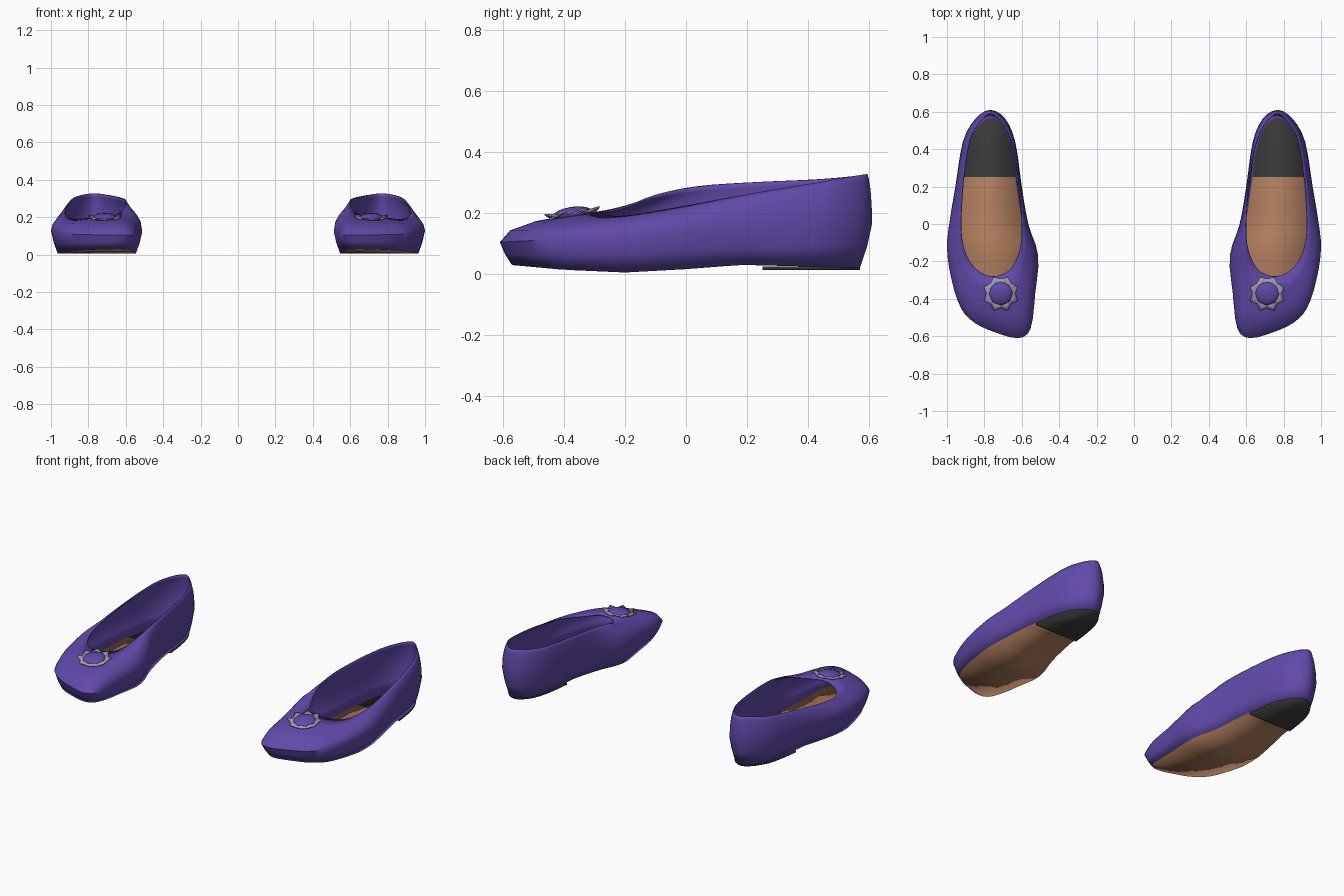
import bpy, bmesh, math
from mathutils import Matrix, Vector

cube = bpy.data.objects.get("Cube")
if cube:
    bpy.data.objects.remove(cube)


def material(name, rgb):
    m = bpy.data.materials.new(name)
    m.use_nodes = True
    m.diffuse_color = (*rgb, 1)
    bsdf = m.node_tree.nodes["Principled BSDF"]
    bsdf.inputs["Base Color"].default_value = (*rgb, 1)
    bsdf.inputs["Roughness"].default_value = 0.7
    return m


purple = material("purple leather", (0.12, 0.068, 0.40))
tan = material("tan sole", (0.45, 0.215, 0.115))
black = material("black rubber", (0.04, 0.04, 0.04))
lilac = material("lilac grey petals", (0.36, 0.32, 0.48))


def finish(bm, name, mats, thickness=0, angle=40):
    """Turn the left-hand part into an object and mirror it to the other shoe."""
    mesh = bpy.data.meshes.new(name)
    bm.to_mesh(mesh)
    bm.free()
    ob = bpy.data.objects.new(name, mesh)
    bpy.context.collection.objects.link(ob)
    for m in mats:
        mesh.materials.append(m)
    bpy.ops.object.select_all(action="DESELECT")
    ob.select_set(True)
    bpy.context.view_layer.objects.active = ob
    bpy.ops.object.shade_smooth_by_angle(angle=math.radians(angle))
    if thickness:
        solid = ob.modifiers.new("thickness", "SOLIDIFY")
        solid.thickness = thickness
        solid.offset = -1
    mirror = ob.modifiers.new("other shoe", "MIRROR")
    mirror.use_mirror_merge = False
    return ob


def smooth_loop(points, steps=3):
    """Closed Catmull-Rom curve through the points."""
    pts = [Vector(p) for p in points]
    n, out = len(pts), []
    for i in range(n):
        a, b, c, d = (pts[(i + k) % n] for k in (-1, 0, 1, 2))
        for s in range(steps):
            t = s / steps
            out.append(0.5 * (2 * b + (c - a) * t + (2 * a - 5 * b + 4 * c - d) * t * t
                              + (3 * b - a - 3 * c + d) * t ** 3))
    return out


def sole_height(y):
    keys = [(-0.6, 0.032), (-0.4, 0.014), (-0.2, 0.005), (0, 0.016), (0.18, 0.03), (0.6, 0.02)]
    for (y0, z0), (y1, z1) in zip(keys, keys[1:]):
        if y <= y1:
            return z0 + (z1 - z0) * (y - y0) / (y1 - y0)
    return keys[-1][1]


# Widest outline of the shoe, from toe round the outer side to the heel and back
outline = [(.62, -.61), (.74, -.58), (.85, -.53), (.925, -.45), (.975, -.3), (1, -.13),
           (.985, .02), (.955, .2), (.915, .44), (.85, .56), (.77, .61), (.69, .565),
           (.635, .44), (.6, .2), (.565, 0), (.512, -.17), (.528, -.37), (.553, -.56)]
# Edge of the foot opening, matching the outline point by point
opening = [(.71, -.272, .206), (.76, -.28, .202), (.81, -.265, .196), (.855, -.23, .19),
           (.895, -.17, .195), (.92, -.08, .21), (.925, .03, .23), (.915, .22, .265),
           (.885, .43, .3), (.84, .53, .318), (.77, .595, .328), (.7, .54, .32),
           (.645, .42, .31), (.61, .2, .3), (.596, .03, .287), (.602, -.1, .26),
           (.63, -.19, .225), (.665, -.245, .21)]

wide = [Vector((p.x, p.y, 0.135 + 0.05 * p.y))
        for p in smooth_loop([(x, y, 0) for x, y in outline])]
rim = smooth_loop(opening)


def sole_point(p):
    y = p.y * 0.935
    return Vector((0.755 + (p.x - 0.755) * 0.86, y, sole_height(y)))


sole_edge = [sole_point(p) for p in wide]

# Upper: lofted from the sole edge over the widest line to the opening
loops = [sole_edge]
middle = [a.lerp(b, 0.5) for a, b in zip(sole_edge, wide)]
for p, w in zip(middle, wide):
    p.xy = p.xy.lerp(w.xy, 0.2)
loops += [middle, wide]
for across, up in ((0.1, 0.38), (0.35, 0.68), (0.7, 0.89), (1, 1)):
    ring = []
    for w, r in zip(wide, rim):
        p = w.lerp(r, across)
        p.z = w.z + (r.z - w.z) * up
        ring.append(p)
    loops.append(ring)

bm = bmesh.new()
rows = [[bm.verts.new(p) for p in loop] for loop in loops]
for low, high in zip(rows, rows[1:]):
    for i in range(len(low)):
        j = (i + 1) % len(low)
        bm.faces.new((low[i], low[j], high[j], high[i]))
finish(bm, "shoe_uppers", [purple], 0.006, 50)


def sole_plate(edge, cuts):
    """Flat outline cut across into strips."""
    plate = bmesh.new()
    plate.faces.new([plate.verts.new((p.x, p.y, 0)) for p in reversed(edge)])
    for y in cuts:
        bmesh.ops.bisect_plane(plate, geom=plate.verts[:] + plate.edges[:] + plate.faces[:],
                               plane_co=(0, y, 0), plane_no=(0, 1, 0))
    return plate


# Sole: tan along the foot, black under the heel
HEEL_Y = 0.25
bm = sole_plate(sole_edge, [-0.5 + 0.075 * i for i in range(14)])
for v in bm.verts:
    v.co.z = sole_height(v.co.y)
for f in bm.faces:
    f.material_index = int(f.calc_center_median().y > HEEL_Y)
finish(bm, "soles", [tan, black], 0.008)

# Heel tip: a thin black pad
bm = sole_plate(sole_edge, [HEEL_Y])
front = [f for f in bm.faces if f.calc_center_median().y < HEEL_Y]
bmesh.ops.delete(bm, geom=front, context="FACES")
bmesh.ops.translate(bm, verts=bm.verts, vec=(0, 0, 0.014))
finish(bm, "heel_pads", [black], 0.01)

# Flower ornament on the toe
place = Matrix.Translation((0.712, -0.372, 0.198)) @ Matrix.Rotation(0.14, 4, "X")

bm = bmesh.new()
count = 16
inner, outer = [], []
for i in range(count):
    a = 2 * math.pi * i / count
    tip = i % 2
    r = 0.098 if tip else 0.078
    inner.append(bm.verts.new((0.045 * math.cos(a), 0.045 * math.sin(a), 0.004)))
    outer.append(bm.verts.new((r * math.cos(a), r * math.sin(a), 0.012 * tip)))
for i in range(count):
    j = (i + 1) % count
    bm.faces.new((inner[i], outer[i], outer[j], inner[j]))
bm.transform(place)
finish(bm, "flower_petals", [lilac], 0.005, 10)

bm = bmesh.new()
bmesh.ops.create_uvsphere(bm, u_segments=16, v_segments=8, radius=0.064)
bm.transform(place @ Matrix.Diagonal((1, 1, 0.35, 1)))
finish(bm, "flower_buttons", [purple], 0, 60)
